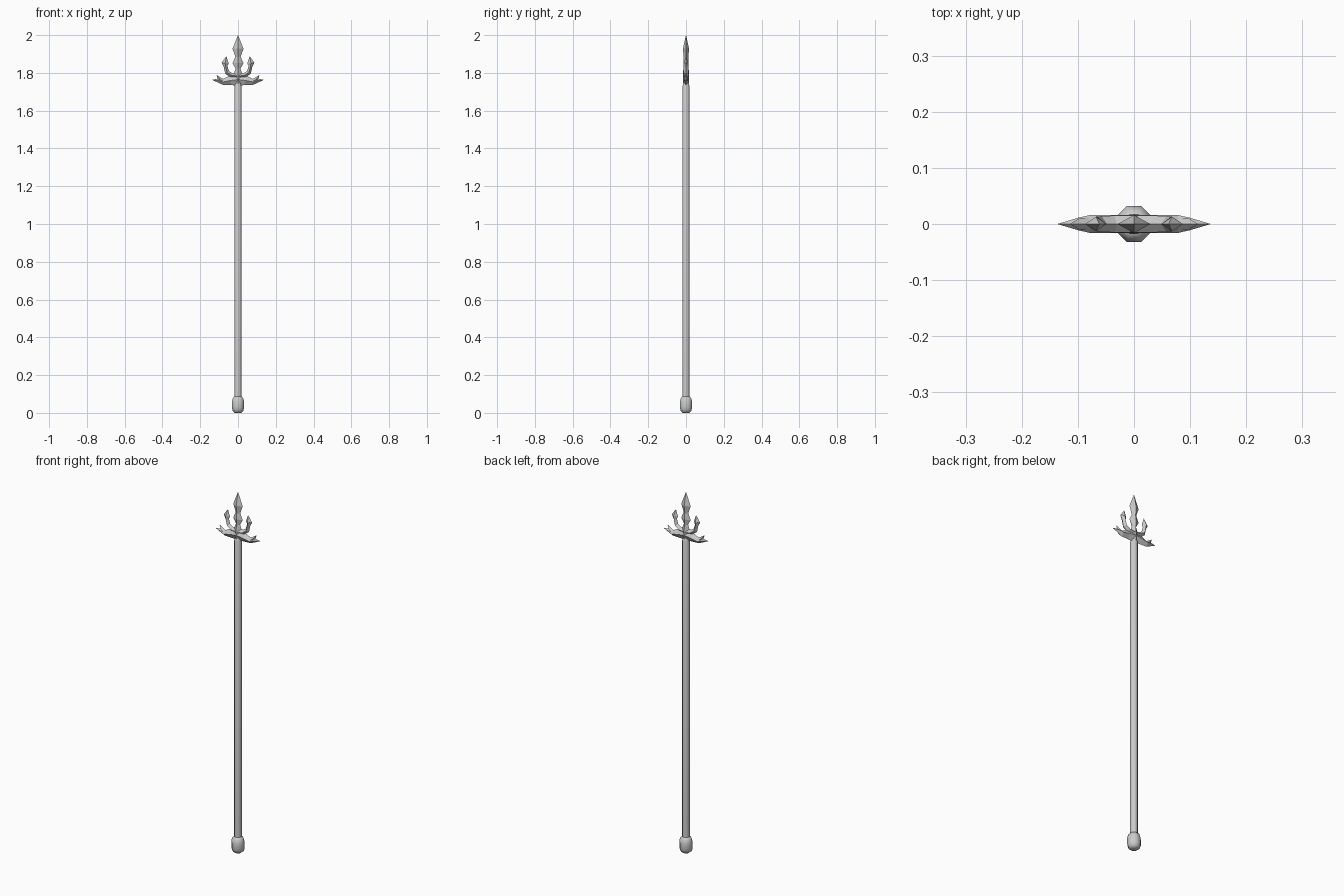
import bpy, bmesh, math
from mathutils import Vector

if "Cube" in bpy.data.objects:
    bpy.data.objects.remove(bpy.data.objects["Cube"])


def finish(name, bm):
    bmesh.ops.remove_doubles(bm, verts=bm.verts, dist=1e-5)
    bmesh.ops.recalc_face_normals(bm, faces=bm.faces)
    me = bpy.data.meshes.new(name)
    bm.to_mesh(me)
    bm.free()
    ob = bpy.data.objects.new(name, me)
    bpy.context.collection.objects.link(ob)
    return ob


def skin(bm, rings):
    n = len(rings[0])
    for a, b in zip(rings, rings[1:]):
        for i in range(n):
            j = (i + 1) % n
            bm.faces.new((a[i], a[j], b[j], b[i]))
    bm.faces.new(rings[0][::-1])
    bm.faces.new(rings[-1])


def lathe(name, profile, n=8):
    # Turned part with flats facing the axes
    bm = bmesh.new()
    rings = []
    for r, z in profile:
        r /= math.cos(math.pi / n)
        rings.append([bm.verts.new((r * math.cos((i + .5) * 2 * math.pi / n),
                                    r * math.sin((i + .5) * 2 * math.pi / n), z))
                      for i in range(n)])
    skin(bm, rings)
    ob = finish(name, bm)
    return ob


def blade(name, stations, mirror=False):
    # Diamond section swept in the xz plane: (x, z, half width, half thickness)
    bm = bmesh.new()
    rings = []
    for i, (x, z, w, t) in enumerate(stations):
        p, q = stations[max(i - 1, 0)], stations[min(i + 1, len(stations) - 1)]
        d = Vector((q[0] - p[0], 0, q[1] - p[1])).normalized()
        side = Vector((d.z, 0, -d.x))
        c, y = Vector((x, 0, z)), Vector((0, t, 0))
        rings.append([bm.verts.new(v) for v in
                      (c + side * w, c + y, c - side * w, c - y)])
    skin(bm, rings)
    ob = finish(name, bm)
    if mirror:
        m = ob.modifiers.new("Mirror", 'MIRROR')
        m.use_mirror_merge = False
    return ob


# Shaft and butt knob
shaft = lathe("shaft", [(.018, .06), (.018, 1.73), (.013, 1.745)])
knob = lathe("butt_knob", [(.017, 0), (.027, .008), (.032, .025), (.032, .06),
                           (.027, .078), (.018, .088)])
for ob in (shaft, knob):
    for o in bpy.context.selected_objects:
        o.select_set(False)
    ob.select_set(True)
    bpy.context.view_layer.objects.active = ob
    bpy.ops.object.shade_smooth_by_angle(angle=math.radians(50))

# Central spike
blade("centre_spike", [(0, 1.735, .018, .014), (0, 1.78, .028, .017),
                       (0, 1.822, .013, .014), (0, 1.852, .029, .014),
                       (0, 1.885, .014, .013), (0, 1.928, .029, .016),
                       (0, 2.0, .0005, .0005)])

# Side prongs with barbed tips
blade("side_prong", [(.0, 1.783, .014, .015), (.035, 1.787, .013, .015),
                     (.058, 1.803, .012, .014), (.066, 1.835, .010, .013),
                     (.068, 1.852, .019, .013), (.062, 1.888, .0005, .0005)], True)

# Swept lower blades and their upturned barbs
blade("lower_blade", [(.0, 1.765, .033, .016), (.04, 1.76, .025, .016),
                      (.078, 1.752, .016, .016), (.1, 1.759, .012, .011),
                      (.135, 1.763, .0005, .0005)], True)
blade("blade_barb", [(.075, 1.753, .012, .012), (.098, 1.768, .010, .010),
                     (.113, 1.788, .0005, .0005)], True)
